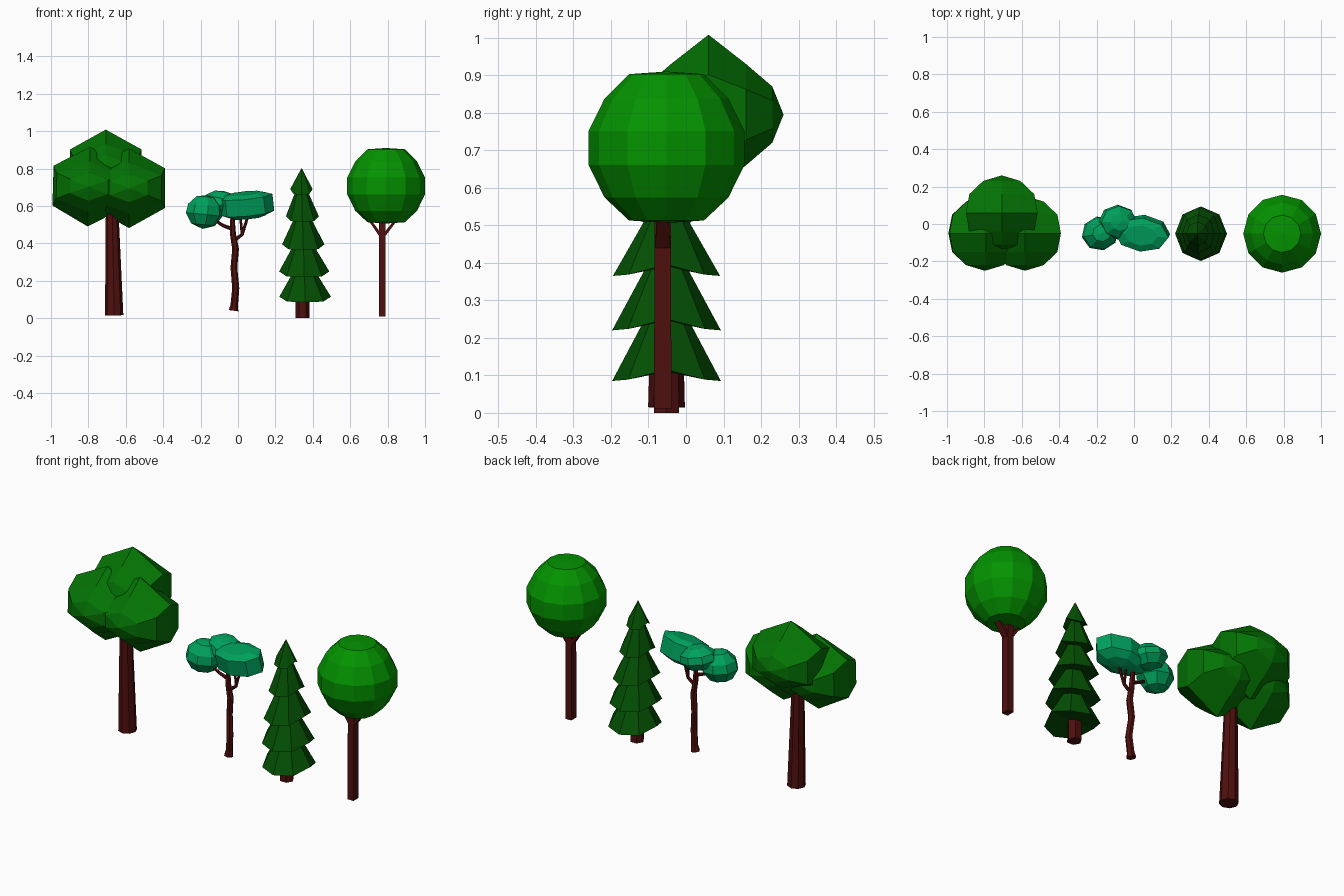
import bpy, bmesh, math
from mathutils import Vector, Matrix, Euler

if "Cube" in bpy.data.objects:
    bpy.data.objects.remove(bpy.data.objects["Cube"])


def material(name, color):
    m = bpy.data.materials.new(name)
    m.diffuse_color = (*color, 1)
    m.use_nodes = True
    m.node_tree.nodes["Principled BSDF"].inputs["Base Color"].default_value = m.diffuse_color
    return m


BARK = material("bark", (0.075, 0.005, 0.004))
DEEP = material("broadleaf_green", (0.001, 0.17, 0.001))
PINE = material("pine_green", (0.001, 0.08, 0.001))
TEAL = material("teal_green", (0.0, 0.36, 0.11))
BRIGHT = material("bright_green", (0.001, 0.29, 0.0))


def skin_rings(name, rings, mat):
    """Bridge rings of points; single-point rings become poles, open ends get caps."""
    bm = bmesh.new()
    vs = [[bm.verts.new(p) for p in r] for r in rings]
    for a, b in zip(vs, vs[1:]):
        n = max(len(a), len(b))
        for i in range(n):
            j = (i + 1) % n
            if len(a) == 1:
                bm.faces.new((a[0], b[j], b[i]))
            elif len(b) == 1:
                bm.faces.new((a[i], a[j], b[0]))
            else:
                bm.faces.new((a[i], a[j], b[j], b[i]))
    for end in (vs[0], vs[-1]):
        if len(end) > 2:
            bm.faces.new(end)
    bmesh.ops.recalc_face_normals(bm, faces=bm.faces)
    me = bpy.data.meshes.new(name)
    bm.to_mesh(me)
    bm.free()
    me.materials.append(mat)
    ob = bpy.data.objects.new(name, me)
    bpy.context.collection.objects.link(ob)
    return ob


def circle(n, phase=0.0):
    return [(math.cos(a), math.sin(a)) for a in (2 * math.pi * (i + phase) / n for i in range(n))]


def lathe(name, profile, sides, loc, mat, rot=(0, 0, 0), scale=(1, 1, 1)):
    M = Matrix.LocRotScale(Vector(loc), Euler(rot), Vector(scale))
    rings = [[M @ Vector((r * c, r * s, z)) for c, s in circle(sides)] if r
             else [M @ Vector((0, 0, z))] for r, z in profile]
    return skin_rings(name, rings, mat)


def tube(name, path, sides=6, depth=1.0, phase=0.0):
    """Path of (x, y, z, radius); depth stretches the section along y."""
    pts = [Vector(p[:3]) for p in path]
    rings = []
    for k, p in enumerate(pts):
        t = pts[min(k + 1, len(pts) - 1)] - pts[max(k - 1, 0)]
        x = Vector((0, 1, 0)).cross(t).normalized()
        y = t.normalized().cross(x) * depth
        rings.append([p + path[k][3] * (x * c + y * s) for c, s in circle(sides, phase)])
    return skin_rings(name, rings, BARK)


def crown(name, loc, spin=0.0):
    """Faceted crown: six-sided rings stacked front to back, peaked at top and bottom."""
    M = Matrix.LocRotScale(Vector(loc), Euler((0, spin, 0)), None)
    rings = []
    for y, rx, rz in [(-0.2, 0, 0), (-0.17, 0.115, 0.075), (-0.1, 0.2, 0.135), (0, 0.222, 0.213),
                      (0.1, 0.2, 0.135), (0.17, 0.115, 0.075), (0.2, 0, 0)]:
        rings.append([M @ Vector((rx * c, y, rz * s)) for c, s in circle(6, 0.5)] if rx
                     else [M @ Vector((0, y, 0))])
    return skin_rings(name, rings, DEEP)


# Broad tree: tapered trunk and three faceted crowns
tube("broad_trunk", [(-0.662, -0.052, 0.015, 0.049), (-0.675, -0.05, 0.68, 0.031)], 8)
crown("broad_crown_left", (-0.797, -0.05, 0.703), 0.03)
crown("broad_crown_right", (-0.583, -0.05, 0.695))
crown("broad_crown_back", (-0.707, 0.06, 0.795))

# Savanna tree: wavy trunk, forked branches, flattened leaf clumps
tube("savanna_trunk", [(-0.024, -0.05, 0.04, 0.026), (-0.02, -0.05, 0.07, 0.02),
                       (-0.012, -0.055, 0.16, 0.019), (-0.022, -0.045, 0.27, 0.018),
                       (-0.013, -0.05, 0.37, 0.018), (-0.027, -0.05, 0.45, 0.016),
                       (-0.03, -0.045, 0.55, 0.011)])
tube("savanna_branch_left", [(-0.025, -0.05, 0.475, 0.011), (-0.08, -0.05, 0.495, 0.009),
                             (-0.14, -0.06, 0.535, 0.007)])
tube("savanna_branch_right", [(-0.015, -0.05, 0.42, 0.010), (0.022, -0.05, 0.447, 0.009),
                              (0.055, -0.055, 0.55, 0.007)])
tube("savanna_branch_middle", [(0.022, -0.05, 0.447, 0.008), (0.012, -0.045, 0.55, 0.006)])
CLUMP = [(0, -1), (0.65, -0.75), (1, -0.15), (0.92, 0.4), (0.5, 0.9), (0, 1)]
lathe("savanna_leaves_left", CLUMP, 8, (-0.18, -0.05, 0.567), TEAL,
      rot=(0, 0.1, 0.2), scale=(0.1, 0.092, 0.09))
lathe("savanna_leaves_back", CLUMP, 8, (-0.085, 0.01, 0.612), TEAL,
      rot=(0, 0.2, 0), scale=(0.105, 0.093, 0.068))
SLAB = [(0, -1), (0.6, -0.9), (1, -0.55), (1, 0.75), (0.6, 1), (0, 1)]
lathe("savanna_leaves_right", SLAB, 8, (0.045, -0.048, 0.6), TEAL,
      rot=(0.2, -0.09, -0.1), scale=(0.146, 0.092, 0.07))

# Conifer: stacked skirts whose side corners lift slightly
CX, CY = 0.345, -0.052
tube("conifer_trunk", [(CX, CY, 0.0, 0.038), (CX, CY, 0.16, 0.036)])
TIERS = [(0.085, 0.255, 0.138, 0.145, 0.055), (0.22, 0.40, 0.134, 0.145, 0.048),
         (0.365, 0.545, 0.113, 0.143, 0.04), (0.515, 0.685, 0.088, 0.105, 0.03),
         (0.66, 0.803, 0.06, 0.065, 0.0)]
for k, (z0, z1, rx, ry, rt) in enumerate(TIERS):
    x = 0.359 - 0.005 * k
    base = [(x + rx * c, CY + ry * s, z0 + 0.03 * c ** 6) for c, s in circle(8)]
    top = [(x - 0.004 + rt * c, CY + rt * s, z1) for c, s in circle(8)]
    skin_rings(f"conifer_tier_{k + 1}",
               [[(x, CY, z0 + 0.025)], base, top if rt else [(0.34, CY, z1)]], PINE)

# Round tree: slim flat-sided trunk, two spreading forks, faceted ball
RX, RY = 0.771, -0.062
tube("round_trunk", [(RX, RY, 0.01, 0.026), (RX, RY, 0.56, 0.025)], 4, 1.25, 0.5)
for side, x in (("left", 0.69), ("right", 0.86)):
    tube(f"round_branch_{side}", [(RX, RY, 0.43, 0.012), (x, RY, 0.545, 0.009)], 4, 2.4, 0.5)
BALL = [(0, -0.2), (0.1, -0.193), (0.165, -0.132), (0.208, -0.045),
        (0.208, 0.045), (0.165, 0.132), (0.1, 0.197), (0, 0.204)]
lathe("round_crown", BALL, 12, (0.792, -0.052, 0.706), BRIGHT)
